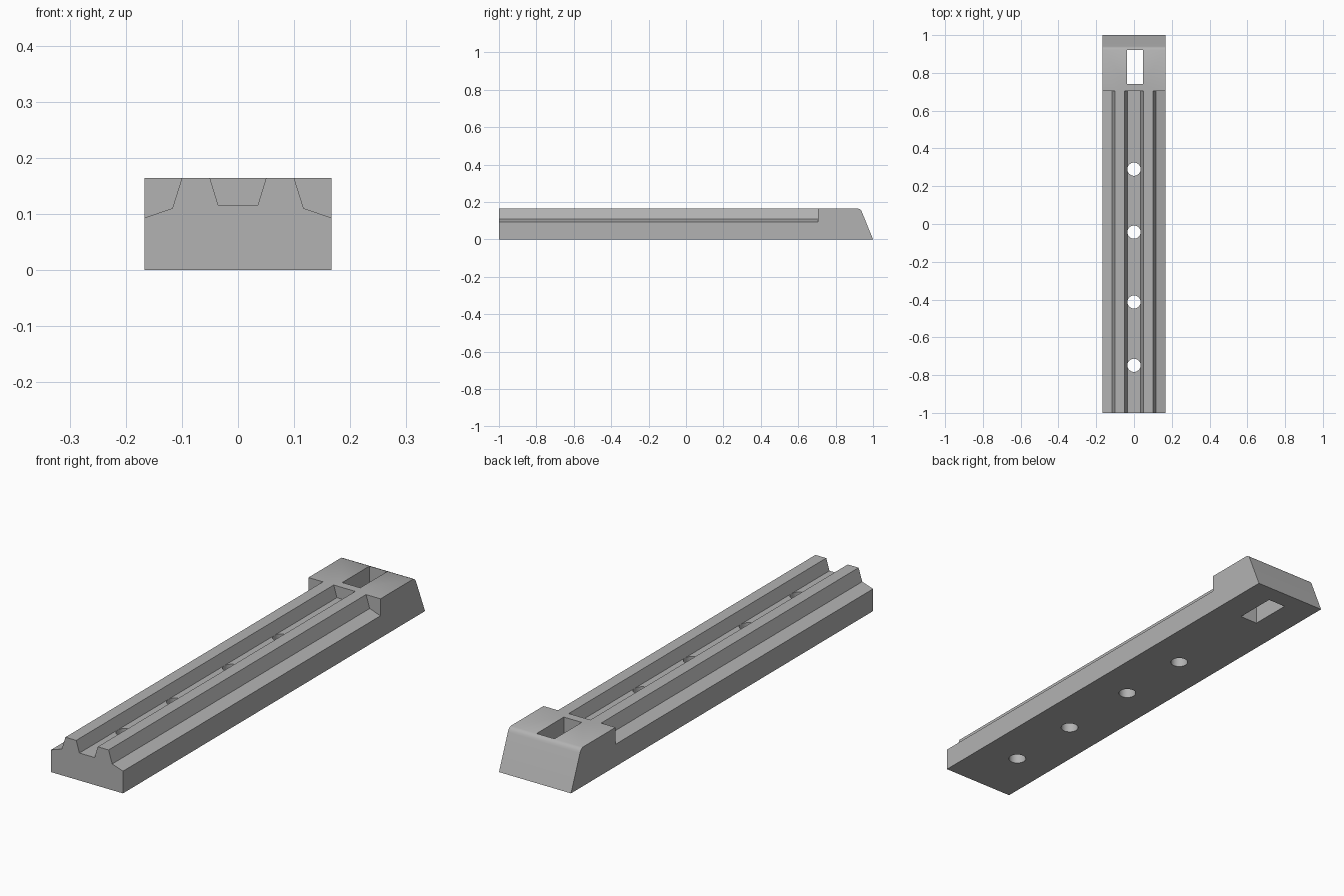
import bpy
import bmesh
import math

cube = bpy.data.objects.get("Cube")
if cube:
    bpy.data.objects.remove(cube, do_unlink=True)

GREY = (0.45, 0.45, 0.45, 1)
grey = bpy.data.materials.new("plain grey")
grey.use_nodes = True
grey.diffuse_color = GREY
grey.node_tree.nodes["Principled BSDF"].inputs["Base Color"].default_value = GREY


def prism(name, outline, place, start, end):
    """Extrude a 2D outline; place(a, b, t) turns it into a 3D point."""
    bm = bmesh.new()
    rings = [[bm.verts.new(place(a, b, t)) for a, b in outline] for t in (start, end)]
    bm.faces.new(rings[0])
    bm.faces.new(rings[1])
    n = len(outline)
    for i in range(n):
        j = (i + 1) % n
        bm.faces.new((rings[0][i], rings[0][j], rings[1][j], rings[1][i]))
    bmesh.ops.recalc_face_normals(bm, faces=bm.faces)
    mesh = bpy.data.meshes.new(name)
    bm.to_mesh(mesh)
    bm.free()
    mesh.materials.append(grey)
    obj = bpy.data.objects.new(name, mesh)
    bpy.context.collection.objects.link(obj)
    return obj


def along_x(a, b, t):
    return (t, a, b)


def along_y(a, b, t):
    return (a, t, b)


def along_z(a, b, t):
    return (a, b, t)


# Body with sloped, rounded back end
side = [(-1, 0), (1, 0), (0.941, 0.145), (0.937, 0.153), (0.931, 0.16), (0.922, 0.164), (-1, 0.164)]
body = prism("rail_body", side, along_x, -0.167, 0.167)

# Central channel and the two side shoulders, stopping at the end block
cutters = []
centre = [(-0.035, 0.115), (0.035, 0.115), (0.065, 0.213), (-0.065, 0.213)]
cutters.append(prism("centre_channel_cutter", centre, along_y, -1.1, 0.705))
shoulder = [(0.217, 0.076), (0.117, 0.11), (0.1, 0.164), (0.085, 0.213), (0.217, 0.213)]
for name, sign in (("left", 1), ("right", -1)):
    outline = [(sign * x, z) for x, z in shoulder]
    cutters.append(prism(name + "_shoulder_cutter", outline, along_y, -1.1, 0.705))

# Rectangular slot through the end block
slot = [(-0.036, 0.742), (0.047, 0.742), (0.047, 0.922), (-0.036, 0.922)]
cutters.append(prism("slot_cutter", slot, along_z, -0.1, 0.3))

# Round screw holes down the channel
for y in (-0.748, -0.413, -0.043, 0.29):
    angles = [math.tau * i / 32 for i in range(32)]
    circle = [(0.035 * math.cos(a), y + 0.035 * math.sin(a)) for a in angles]
    cutters.append(prism("hole_cutter", circle, along_z, -0.1, 0.3))

# Carve the body, then apply and discard the cutters
bpy.context.view_layer.objects.active = body
for cutter in cutters:
    cutter.hide_render = True
    mod = body.modifiers.new("cut", "BOOLEAN")
    mod.operation = "DIFFERENCE"
    mod.solver = "EXACT"
    mod.object = cutter
    bpy.ops.object.modifier_apply(modifier=mod.name)
    bpy.data.objects.remove(cutter, do_unlink=True)

bpy.ops.object.select_all(action="DESELECT")
body.select_set(True)
bpy.ops.object.shade_smooth_by_angle(angle=math.radians(30))
